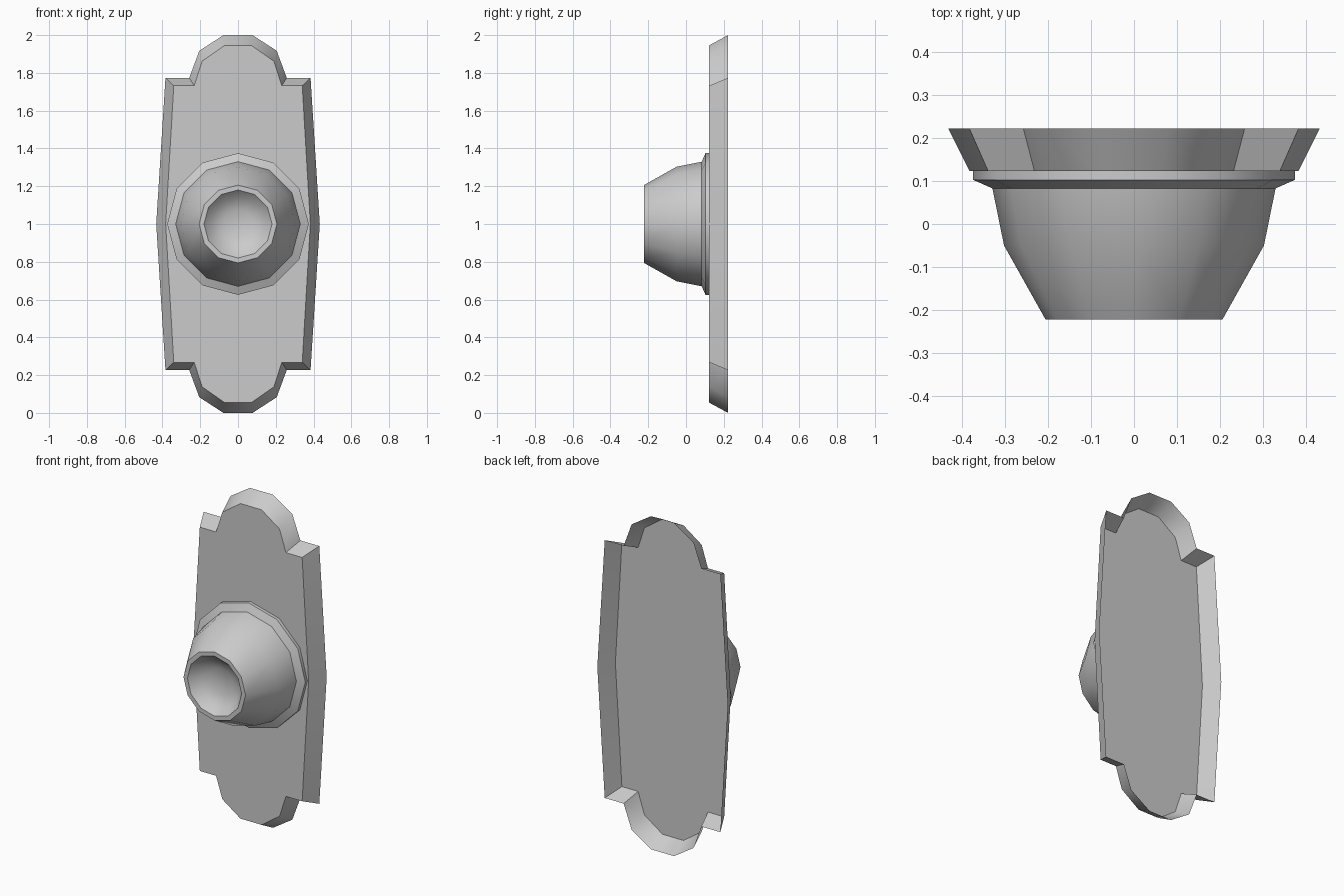
import bpy, math

if "Cube" in bpy.data.objects:
    bpy.data.objects.remove(bpy.data.objects["Cube"])

grey = bpy.data.materials.new("light grey")
grey.diffuse_color = (0.6, 0.6, 0.6, 1)
grey.use_nodes = True
grey.node_tree.nodes["Principled BSDF"].inputs["Base Color"].default_value = grey.diffuse_color


def skin(name, loops, tip=None):
    """Join equal-sized loops, back to front, and close the front with a cap or a point."""
    n = len(loops[0])
    verts = [p for loop in loops for p in loop]
    faces = []
    for k in range(len(loops) - 1):
        a, b = k * n, (k + 1) * n
        for i in range(n):
            j = (i + 1) % n
            faces.append((b + i, a + i, a + j, b + j))
    last = (len(loops) - 1) * n
    if tip is None:
        faces.append(tuple(range(last, last + n)))
    else:
        verts.append(tip)
        faces += [(last + i, last + (i + 1) % n, len(verts) - 1) for i in range(n)]
    mesh = bpy.data.meshes.new(name)
    mesh.from_pydata(verts, [], faces)
    mesh.materials.append(grey)
    obj = bpy.data.objects.new(name, mesh)
    bpy.context.collection.objects.link(obj)
    bpy.ops.object.select_all(action='DESELECT')
    obj.select_set(True)
    bpy.context.view_layer.objects.active = obj
    bpy.ops.object.shade_smooth_by_angle(angle=math.radians(35))
    return obj


def outline(quarter, y):
    """Mirror a quarter outline (x, height above middle) into a full loop."""
    right = [(x, -h) for x, h in reversed(quarter)] + quarter[1:]
    full = right + [(-x, h) for x, h in reversed(right)]
    # the side points sit on the middle line, the tips are short flat edges
    return [(x, y, 1 + h) for x, h in full]


# Back plate: open-backed shell with sloping sides
back = [(0.433, 0), (0.384, 0.774), (0.258, 0.774), (0.205, 0.917), (0.077, 1.0)]
front = [(0.383, 0), (0.34, 0.732), (0.232, 0.732), (0.19, 0.862), (0.07, 0.946)]
skin("back_plate", [outline(back, 0.223), outline(front, 0.123)])

# Knob: twelve-sided collar, tapered body, flat rim and hollow front
profile = [(0.375, 0.123), (0.375, 0.103), (0.33, 0.083), (0.303, -0.05),
           (0.206, -0.223), (0.18, -0.223), (0.14, -0.178), (0.08, -0.153)]
rings = [[(r * math.cos(i * math.pi / 6), y, 1 + r * math.sin(i * math.pi / 6))
          for i in range(12)] for r, y in profile]
skin("knob", rings, tip=(0, -0.145, 1))
